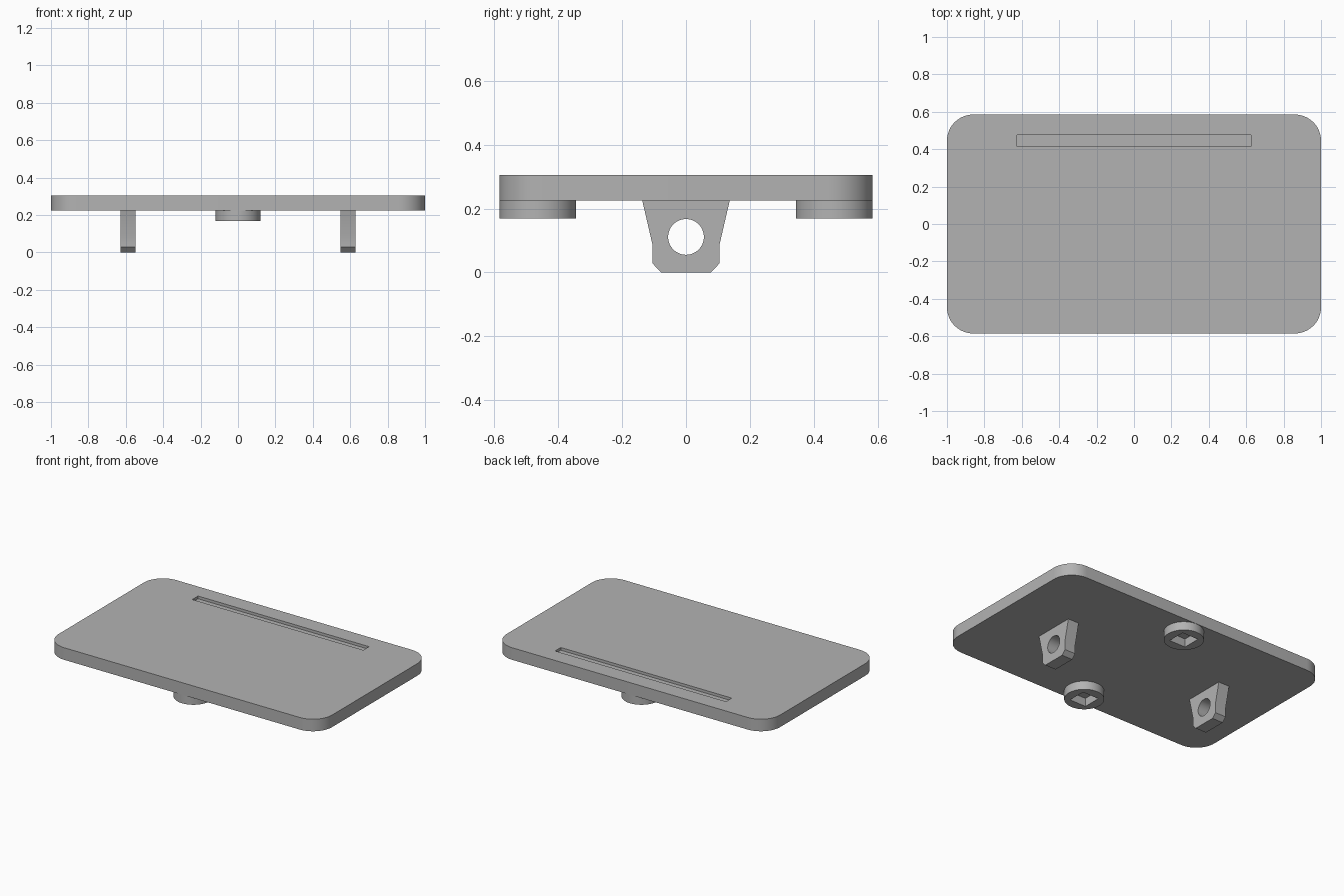
import bpy
from math import pi, sin, cos, radians
from mathutils import Matrix, Vector
import bmesh

if "Cube" in bpy.data.objects:
    bpy.data.objects.remove(bpy.data.objects["Cube"])

grey = bpy.data.materials.new("plain_grey")
grey.use_nodes = True
grey.diffuse_color = (0.45, 0.45, 0.45, 1)
grey.node_tree.nodes["Principled BSDF"].inputs["Base Color"].default_value = (0.45, 0.45, 0.45, 1)


def prism(name, outline, offset):
    """Extrude a closed 3D outline along an offset vector."""
    bm = bmesh.new()
    face = bm.faces.new([bm.verts.new(p) for p in outline])
    ext = bmesh.ops.extrude_face_region(bm, geom=[face])
    bmesh.ops.translate(bm, vec=offset, verts=[v for v in ext["geom"] if isinstance(v, bmesh.types.BMVert)])
    bmesh.ops.recalc_face_normals(bm, faces=bm.faces)
    mesh = bpy.data.meshes.new(name)
    bm.to_mesh(mesh)
    bm.free()
    mesh.materials.append(grey)
    obj = bpy.data.objects.new(name, mesh)
    bpy.context.collection.objects.link(obj)
    return obj


def arc(cx, cy, r, start, sweep, steps):
    return [(cx + r * cos(start + sweep * i / steps), cy + r * sin(start + sweep * i / steps))
            for i in range(steps + 1)]


def box(name, x, y, z, sx, sy, sz):
    hx, hy = sx / 2, sy / 2
    pts = [(x - hx, y - hy, z), (x + hx, y - hy, z), (x + hx, y + hy, z), (x - hx, y + hy, z)]
    return prism(name, pts, (0, 0, sz))


def finish(obj, cutter):
    """Cut the part, then smooth its curved walls."""
    mod = obj.modifiers.new("cut", "BOOLEAN")
    mod.operation, mod.solver, mod.object = "DIFFERENCE", "EXACT", cutter
    bpy.ops.object.select_all(action="DESELECT")
    obj.select_set(True)
    bpy.context.view_layer.objects.active = obj
    bpy.ops.object.modifier_apply(modifier=mod.name)
    bpy.data.objects.remove(cutter)
    bpy.ops.object.shade_smooth_by_angle(angle=radians(30))


UNDER, TOP = 0.225, 0.305

# Rounded plate with a shallow groove near the back edge
corners = [(0.86, 0.445), (-0.86, 0.445), (-0.86, -0.445), (0.86, -0.445)]
outline = [p for i, (x, y) in enumerate(corners) for p in arc(x, y, 0.14, i * pi / 2, pi / 2, 14)]
plate = prism("plate", [(x, y, UNDER) for x, y in outline], (0, 0, TOP - UNDER))
finish(plate, box("groove_cutter", 0, 0.445, TOP - 0.018, 1.25, 0.06, 0.1))

# Round feet with square pockets
for side, y in (("front", -0.464), ("back", 0.464)):
    ring = arc(0, y, 0.12, 0, 2 * pi, 64)[:-1]
    foot = prism(side + "_foot", [(px, py, 0.168) for px, py in ring], (0, 0, UNDER - 0.168))
    finish(foot, box("pocket_cutter", 0, y, 0.1, 0.12, 0.12, UNDER - 0.102))

# Tapered lugs with a round cross hole
half = [(0.078, 0), (0.105, 0.028), (0.105, 0.087), (0.137, UNDER)]
profile = half + [(-y, z) for y, z in reversed(half)]
hole = arc(0, 0.111, 0.056, 0, 2 * pi, 48)[:-1]
for side, x in (("right", -0.588), ("left", 0.588)):
    lug = prism(side + "_lug", [(x - 0.04, y, z) for y, z in profile], (0.08, 0, 0))
    finish(lug, prism("hole_cutter", [(x - 0.1, y, z) for y, z in hole], (0.2, 0, 0)))
